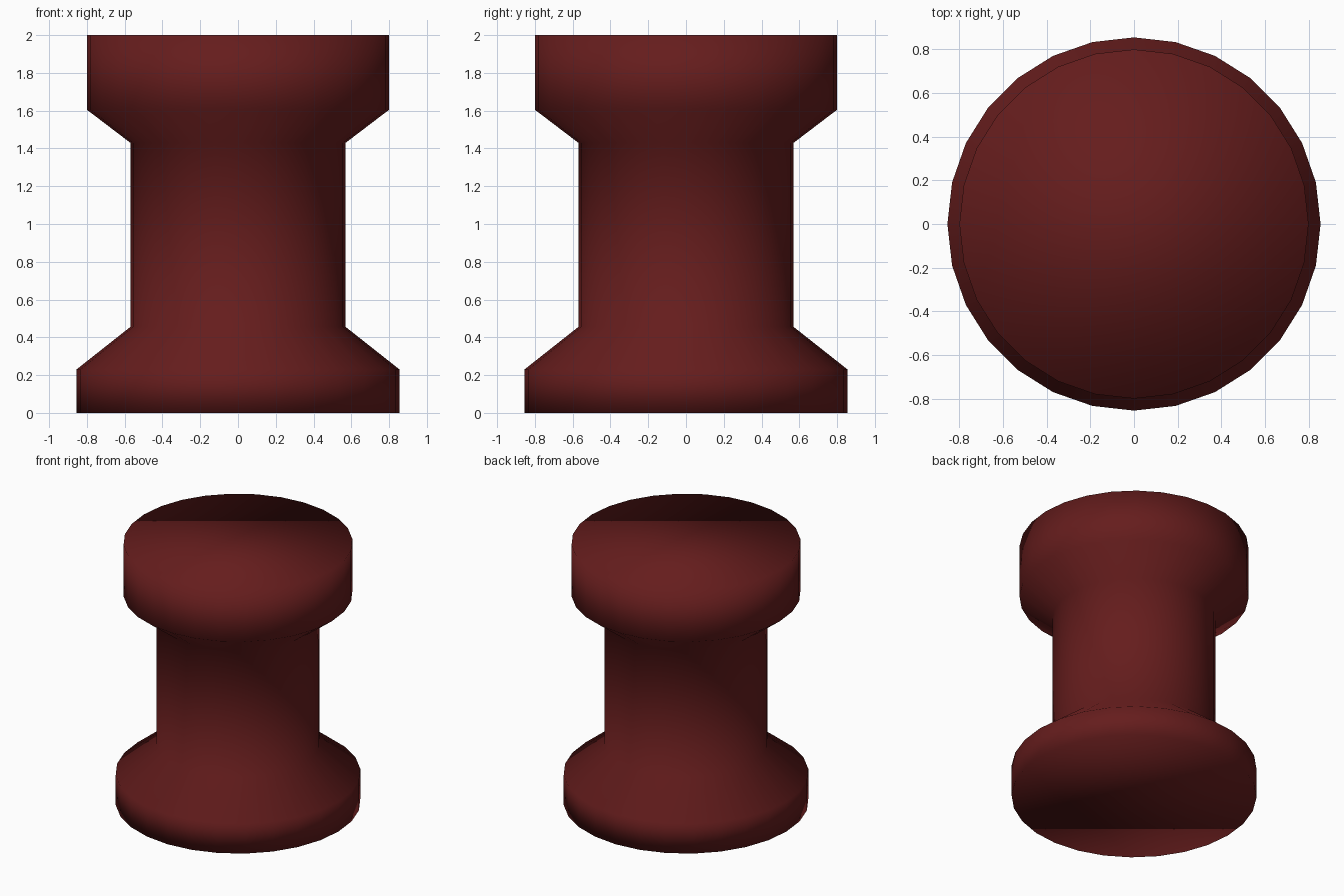
import bpy, bmesh
from math import cos, sin, tau

if "Cube" in bpy.data.objects:
    bpy.data.objects.remove(bpy.data.objects["Cube"])

SIDES = 28
# Profile from floor to top: (radius, height)
PROFILE = [(0.855, 0), (0.855, 0.23), (0.57, 0.455),
           (0.57, 1.43), (0.8, 1.605), (0.8, 2.0)]


def lathe(name, profile, sides):
    bm = bmesh.new()
    rings = [[bm.verts.new((r * cos(tau * i / sides), r * sin(tau * i / sides), z))
              for i in range(sides)] for r, z in profile]
    for low, high in zip(rings, rings[1:]):
        for i in range(sides):
            j = (i + 1) % sides
            bm.faces.new((low[i], low[j], high[j], high[i]))
    # End caps
    bm.faces.new(rings[0][::-1])
    bm.faces.new(rings[-1])
    # Soft shading runs over every edge, caps included
    for f in bm.faces:
        f.smooth = True
    mesh = bpy.data.meshes.new(name)
    bm.to_mesh(mesh)
    bm.free()
    obj = bpy.data.objects.new(name, mesh)
    bpy.context.collection.objects.link(obj)
    return obj


# Spool: wide base, straight shaft and flared head in one turned piece
spool = lathe("spool_body", PROFILE, SIDES)
red = bpy.data.materials.new("dark_red")
red.diffuse_color = (0.13, 0.012, 0.012, 1)
red.use_nodes = True
red.node_tree.nodes["Principled BSDF"].inputs["Base Color"].default_value = red.diffuse_color
spool.data.materials.append(red)
